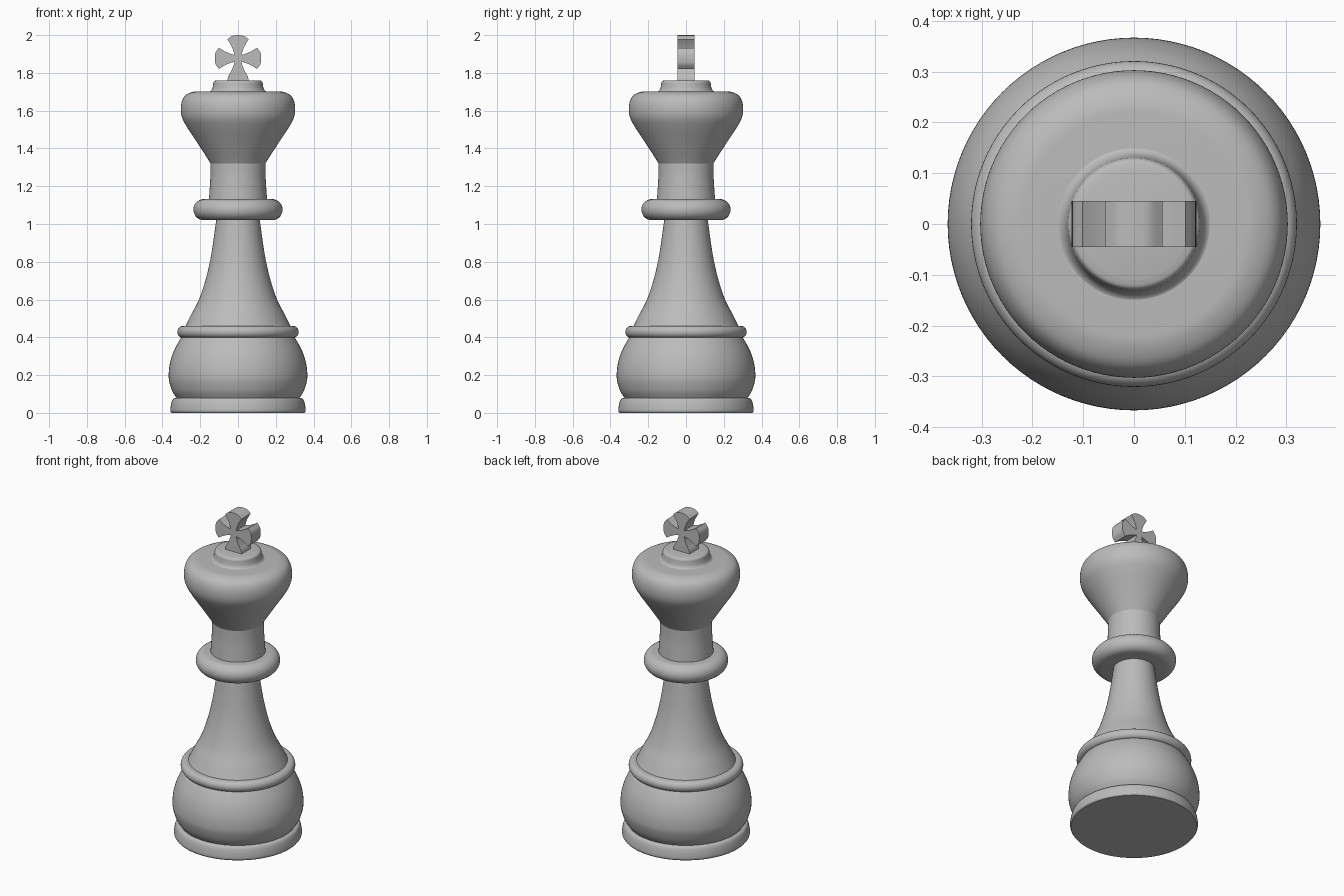
import bpy, bmesh, math
from mathutils import Vector
from mathutils.geometry import interpolate_bezier

cube = bpy.data.objects.get("Cube")
if cube:
    bpy.data.objects.remove(cube)

grey = bpy.data.materials.new("plain grey")
grey.use_nodes = True
GREY = (0.5, 0.5, 0.5, 1)
grey.diffuse_color = GREY
grey.node_tree.nodes["Principled BSDF"].inputs["Base Color"].default_value = GREY


def finish(bm, name, angle):
    bmesh.ops.recalc_face_normals(bm, faces=bm.faces)
    mesh = bpy.data.meshes.new(name)
    bm.to_mesh(mesh)
    bm.free()
    mesh.materials.append(grey)
    obj = bpy.data.objects.new(name, mesh)
    bpy.context.collection.objects.link(obj)
    bpy.ops.object.select_all(action='DESELECT')
    obj.select_set(True)
    bpy.context.view_layer.objects.active = obj
    bpy.ops.object.shade_smooth_by_angle(angle=math.radians(angle))
    return obj


def smooth(points, steps=6):
    """Catmull-Rom curve through (radius, height) points."""
    p = [Vector((a, b, 0)) for a, b in points]
    p = [p[0] * 2 - p[1]] + p + [p[-1] * 2 - p[-2]]
    out = []
    for a, b, c, d in zip(p, p[1:], p[2:], p[3:]):
        seg = interpolate_bezier(b, b + (c - a) / 6, c - (d - b) / 6, c, steps + 1)
        out += [(v.x, v.y) for v in seg[:-1]]
    return out + [points[-1]]


def bead(radius, z0, z1, bulge, steps=14):
    """Rounded rim: half ellipse between two heights."""
    mid, half = (z0 + z1) / 2, (z1 - z0) / 2
    angles = [math.pi * (i / steps - 0.5) for i in range(steps + 1)]
    return [(radius - bulge + bulge * math.cos(a), mid + half * math.sin(a)) for a in angles]


def lathe(name, profile, sides=96):
    """Closed solid of revolution from a bottom-to-top profile."""
    bm = bmesh.new()
    rings = []
    for r, z in profile:
        rings.append([bm.verts.new((r * math.cos(t), r * math.sin(t), z))
                      for t in (math.tau * i / sides for i in range(sides))])
    for low, high in zip(rings, rings[1:]):
        for i in range(sides):
            j = (i + 1) % sides
            bm.faces.new((low[i], low[j], high[j], high[i]))
    bm.faces.new(rings[0])
    bm.faces.new(rings[-1])
    return finish(bm, name, 40)


# Foot, bulb and the bead above it
lathe("base_ring", smooth([(.352, 0), (.358, .01), (.357, .03), (.352, .055), (.344, .073), (.33, .08)]))
lathe("base_bulb", smooth([(.325, .078), (.348, .115), (.364, .165), (.367, .205),
                           (.361, .26), (.343, .32), (.318, .37), (.298, .402)]))
lathe("base_bead", bead(.321, .398, .46, .028))

# Tapering stem and collar
lathe("stem", smooth([(.28, .455), (.248, .52), (.207, .6), (.173, .7), (.149, .8),
                      (.132, .9), (.121, .98), (.115, 1.022)]))
lathe("collar", bead(.236, 1.02, 1.132, .055))
lathe("neck", smooth([(.154, 1.128), (.149, 1.2), (.146, 1.26), (.146, 1.325)]))

# Flared head and its cap
lathe("head", smooth([(.144, 1.318), (.17, 1.36), (.222, 1.44), (.268, 1.51), (.295, 1.56),
                      (.303, 1.605), (.297, 1.65), (.277, 1.682), (.24, 1.699), (.2, 1.702)]))
lathe("cap", smooth([(.165, 1.698), (.147, 1.703), (.137, 1.715), (.132, 1.735),
                     (.13, 1.748), (.124, 1.757), (.11, 1.761)]))

# Cross: one flared arm repeated four times around the centre, then extruded
CENTRE, REACH, DEPTH = 1.877, .123, .045
arm = smooth([(.018, .018), (.026, .045), (.04, .075), (.056, .101)], 5)
arm += smooth([(.056, .101), (.03, .119), (0, REACH)], 4)[1:]
arm = [(-x, z) for x, z in arm[:-1]] + [(x, z) for x, z in reversed(arm)]
bm = bmesh.new()
outline = []
for k in range(4):
    c, s = round(math.cos(k * math.pi / 2)), round(math.sin(k * math.pi / 2))
    for x, z in arm[:-1]:
        if k == 2 and z > .1:  # the lower arm ends flat on the cap
            z = .119
        outline.append(bm.verts.new((c * x + s * z, -DEPTH, CENTRE - s * x + c * z)))
face = bm.faces.new(outline)
extruded = bmesh.ops.extrude_face_region(bm, geom=[face])["geom"]
verts = [g for g in extruded if isinstance(g, bmesh.types.BMVert)]
bmesh.ops.translate(bm, vec=(0, DEPTH * 2, 0), verts=verts)
finish(bm, "cross", 30)
